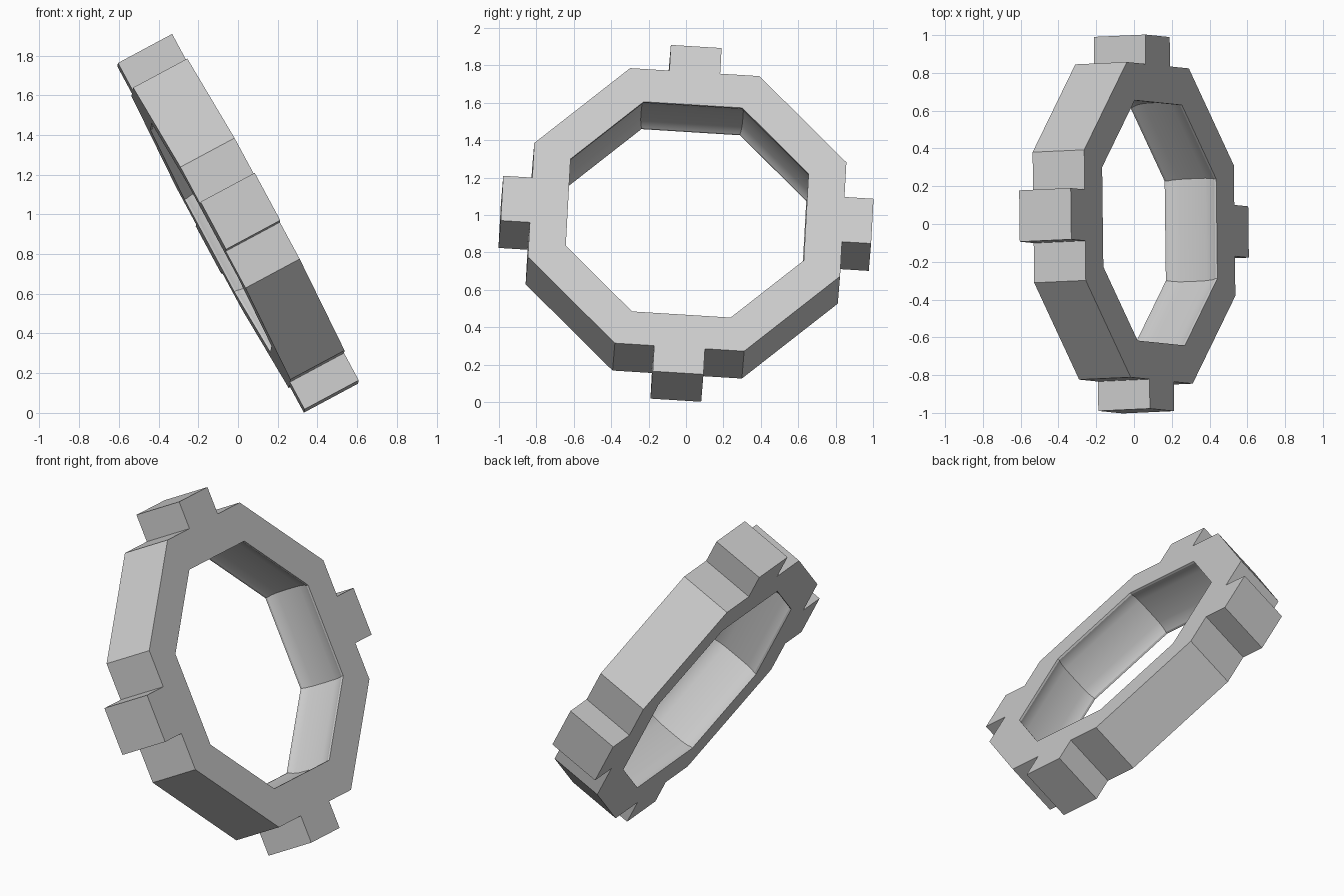
import bpy, bmesh, math
from mathutils import Matrix, Vector

cube = bpy.data.objects.get("Cube")
if cube:
    bpy.data.objects.remove(cube, do_unlink=True)

HALF = 0.155          # half thickness along the ring axis
OUTER = 0.905         # outer corner radius
INNER = 0.69          # inner corner radius
TIP = 0.992           # reach of the lugs
LUG_WIDTH = 0.272
APOTHEM = OUTER * math.cos(math.pi / 8)

# Tilted frame of the ring
tilt = math.radians(28.2)
axis = Vector((math.cos(tilt), 0.04, math.sin(tilt))).normalized()
up = Vector((-math.sin(tilt), 0, math.cos(tilt)))
side = up.cross(axis)
frame = (Matrix.Translation((0, 0, 0.955))
         @ Matrix((side, up, axis)).transposed().to_4x4()
         @ Matrix.Rotation(math.radians(-2.8), 4, 'Z'))

grey = bpy.data.materials.new("light_grey")
grey.use_nodes = True
grey.diffuse_color = (0.6, 0.6, 0.6, 1)
grey.node_tree.nodes["Principled BSDF"].inputs["Base Color"].default_value = (0.6, 0.6, 0.6, 1)


def add_object(name, bm):
    bmesh.ops.recalc_face_normals(bm, faces=bm.faces)
    bm.transform(frame)
    mesh = bpy.data.meshes.new(name)
    bm.to_mesh(mesh)
    bm.free()
    mesh.materials.append(grey)
    obj = bpy.data.objects.new(name, mesh)
    bpy.context.collection.objects.link(obj)
    return obj


# Octagonal ring: a cross-section with a shallow inner groove, swept round
groove = [(HALF, 0), (0.143, 0), (0.12, 0.012), (0.08, 0.02)]
inner = [(INNER + d, z) for z, d in groove] + [(INNER + 0.022, 0)]
inner += [(INNER + d, -z) for z, d in reversed(groove)]
section = [(OUTER, -HALF), (OUTER, HALF)] + inner

bm = bmesh.new()
loops = []
for k in range(8):
    a = (k + 0.5) * math.pi / 4
    loops.append([bm.verts.new((r * math.cos(a), r * math.sin(a), z)) for r, z in section])
n = len(section)
for k in range(8):
    p, q = loops[k], loops[(k + 1) % 8]
    for i in range(n):
        j = (i + 1) % n
        bm.faces.new((p[i], q[i], q[j], p[j]))
ring = add_object("octagonal_ring", bm)
bpy.ops.object.select_all(action='DESELECT')
ring.select_set(True)
bpy.context.view_layer.objects.active = ring
bpy.ops.object.shade_smooth_by_angle(angle=math.radians(22))

# Four square lugs on alternate sides
for k, name in enumerate(("left_lug", "top_lug", "right_lug", "bottom_lug")):
    bm = bmesh.new()
    bmesh.ops.create_cube(bm, size=1)
    bm.transform(Matrix.Rotation(k * math.pi / 2, 4, 'Z')
                 @ Matrix.Translation(((APOTHEM + TIP) / 2, 0, 0))
                 @ Matrix.Diagonal((TIP - APOTHEM, LUG_WIDTH, 2 * HALF, 1)))
    add_object(name, bm)
